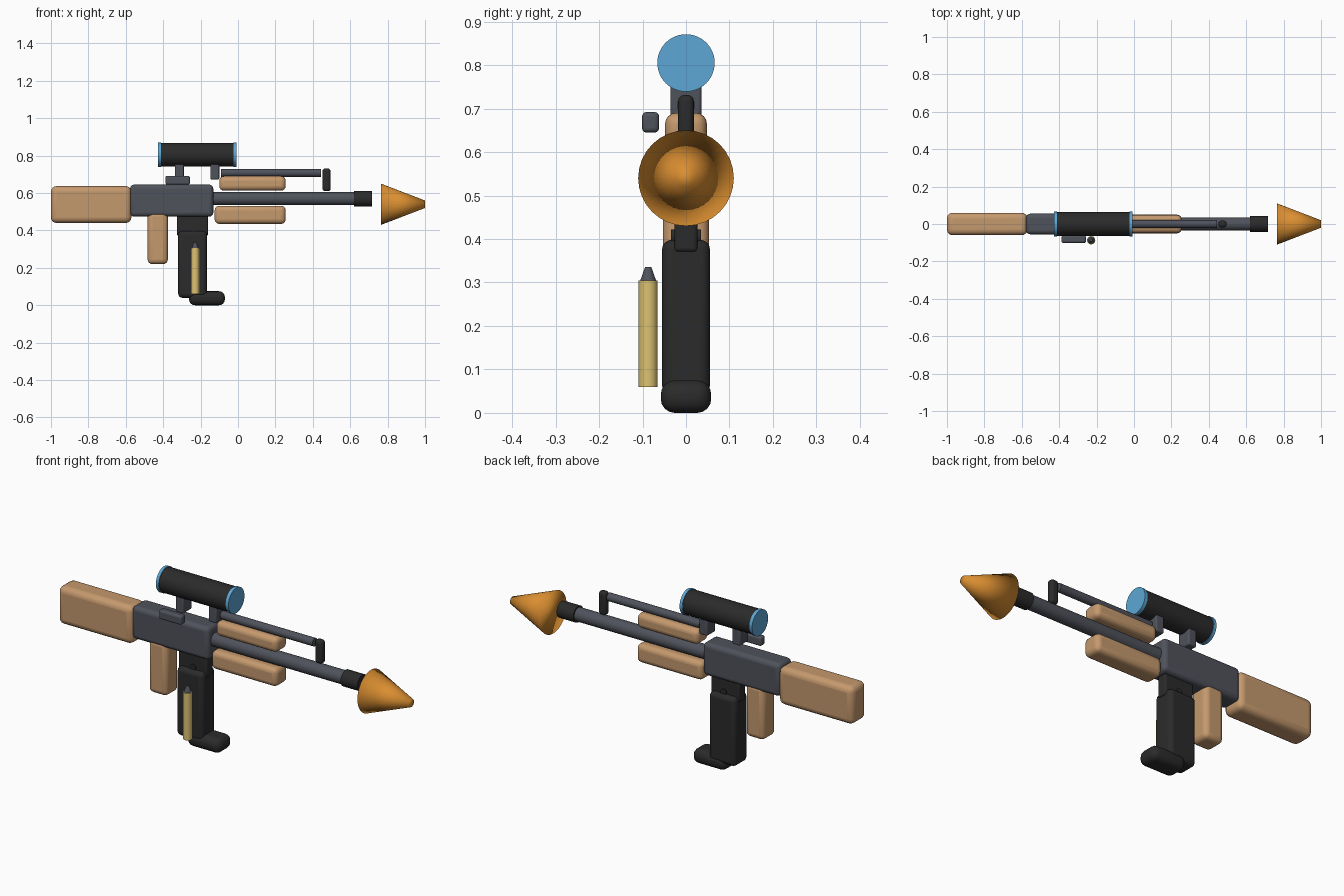
import bpy
from math import pi, radians

cube = bpy.data.objects.get("Cube")
if cube:
    bpy.data.objects.remove(cube, do_unlink=True)


def material(name, rgb):
    m = bpy.data.materials.new(name)
    m.use_nodes = True
    m.diffuse_color = (*rgb, 1)
    bsdf = next(n for n in m.node_tree.nodes if n.type == 'BSDF_PRINCIPLED')
    bsdf.inputs["Base Color"].default_value = (*rgb, 1)
    return m


WOOD = material("light_wood", (0.56, 0.32, 0.155))
STEEL = material("grey_steel", (0.078, 0.085, 0.105))
BLACK = material("black_polymer", (0.024, 0.024, 0.024))
LENS = material("blue_glass", (0.11, 0.38, 0.66))
ORANGE = material("orange", (0.70, 0.27, 0.03))
BRASS = material("brass", (0.72, 0.54, 0.17))


def finish(name, mat, angle=40):
    ob = bpy.context.object
    ob.name = ob.data.name = name
    ob.data.materials.append(mat)
    bpy.ops.object.transform_apply(location=False, rotation=True, scale=True)
    if angle:
        bpy.ops.object.shade_smooth_by_angle(angle=radians(angle))
    else:
        bpy.ops.object.shade_smooth()
    return ob


def rounded_box(name, mat, xs, ys, zs, bevel):
    """Box given by its extents on each axis, with rounded edges."""
    spans = (xs, ys, zs)
    bpy.ops.mesh.primitive_cube_add(size=1, location=[(a + b) / 2 for a, b in spans])
    bpy.context.object.scale = [b - a for a, b in spans]
    ob = finish(name, mat)
    mod = ob.modifiers.new("rounded_edges", 'BEVEL')
    mod.width = bevel
    mod.segments = 4
    return ob


def rod(name, mat, axis, start, end, centre, r1, r2=None, angle=40, sides=32):
    """Round part along x, y or z; centre holds the other two coordinates."""
    loc = list(centre)
    loc.insert("xyz".index(axis), (start + end) / 2)
    turn = {"x": (0, pi / 2, 0), "y": (-pi / 2, 0, 0), "z": (0, 0, 0)}[axis]
    bpy.ops.mesh.primitive_cone_add(vertices=sides, radius1=r1,
                                    radius2=r1 if r2 is None else r2,
                                    depth=end - start, location=loc, rotation=turn)
    return finish(name, mat, angle)


def sym(w):
    return (-w, w)


# Wooden furniture
rounded_box("stock", WOOD, (-1, -0.57), sym(0.06), (0.44, 0.637), 0.03)
rounded_box("rear_grip", WOOD, (-0.483, -0.375), sym(0.053), (0.22, 0.5), 0.025)
rounded_box("lower_handguard", WOOD, (-0.125, 0.255), sym(0.05), (0.435, 0.532), 0.025)
rounded_box("upper_handguard", WOOD, (-0.1, 0.255), sym(0.048), (0.613, 0.69), 0.025)

# Receiver, bolt handle and barrel
rounded_box("receiver", STEEL, (-0.577, -0.132), sym(0.055), (0.474, 0.645), 0.022)
rounded_box("bolt_handle", STEEL, (-0.388, -0.257), (-0.101, -0.062), (0.645, 0.692), 0.01)
rod("barrel", STEEL, "x", -0.16, 0.63, (0, 0.57), 0.035)
rod("muzzle", BLACK, "x", 0.62, 0.717, (0, 0.57), 0.042)
rod("gas_tube", STEEL, "x", -0.09, 0.443, (0, 0.708), 0.021)
rounded_box("front_sight", BLACK, (0.452, 0.495), sym(0.018), (0.61, 0.731), 0.014)

# Orange nose cone, smooth across its rim
rod("nose_cone", ORANGE, "x", 0.765, 1, (0, 0.54), 0.11, 0.02, angle=0)

# Magazine with its well, catch and foot
rounded_box("magazine_well", BLACK, (-0.326, -0.16), sym(0.027), (0.37, 0.485), 0.01)
rounded_box("magazine", BLACK, (-0.32, -0.166), sym(0.055), (0.04, 0.398), 0.022)
rod("magazine_catch", BLACK, "y", -0.034, 0.034, (-0.238, 0.406), 0.016)
rounded_box("magazine_foot", BLACK, (-0.262, -0.07), sym(0.058), (0, 0.075), 0.032)

# Scope: tube, two lenses and two mounts
rod("scope_tube", BLACK, "x", -0.412, -0.022, (0, 0.805), 0.063, sides=48)
for name, x in (("rear_lens", -0.427), ("front_lens", -0.025)):
    rod(name, LENS, "x", x, x + 0.016, (0, 0.805), 0.066, sides=48)
for name, x in (("rear_mount", -0.337), ("front_mount", -0.147)):
    rounded_box(name, STEEL, (x, x + 0.047), sym(0.036), (0.672, 0.76), 0.008)

# Cartridge made of three brass sections and a tip
for i, (low, high) in enumerate(((0.06, 0.17), (0.17, 0.238), (0.238, 0.305))):
    rod(f"cartridge_section_{i + 1}", BRASS, "z", low, high, (-0.229, -0.087), 0.022)
rod("cartridge_tip", STEEL, "z", 0.305, 0.336, (-0.229, -0.087), 0.018, 0.007)
